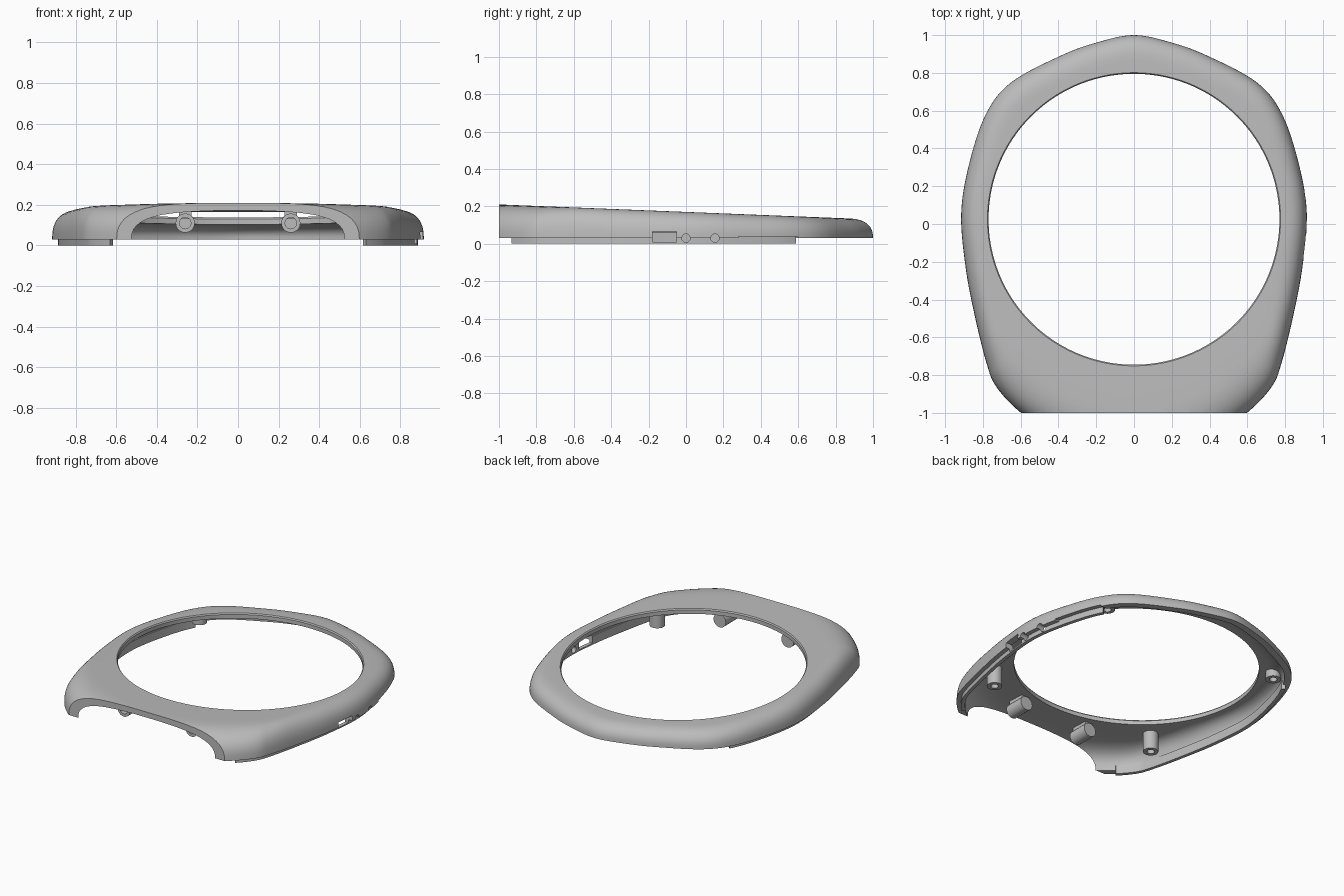
import bpy, bmesh, math
from mathutils import Vector

cube = bpy.data.objects.get("Cube")
if cube:
    bpy.data.objects.remove(cube)

grey = bpy.data.materials.new("plain_grey")
grey.use_nodes = True
grey.diffuse_color = (0.5, 0.5, 0.5, 1)
grey.node_tree.nodes["Principled BSDF"].inputs["Base Color"].default_value = (0.5, 0.5, 0.5, 1)

CENTRE = Vector((0, 0.025))
HOLE = 0.77
RIM_Z = 0.03


def finish(name, bm):
    bmesh.ops.recalc_face_normals(bm, faces=bm.faces)
    mesh = bpy.data.meshes.new(name)
    bm.to_mesh(mesh)
    bm.free()
    obj = bpy.data.objects.new(name, mesh)
    bpy.context.collection.objects.link(obj)
    mesh.materials.append(grey)
    return obj


def smooth(obj):
    bpy.ops.object.select_all(action='DESELECT')
    obj.select_set(True)
    bpy.context.view_layer.objects.active = obj
    bpy.ops.object.shade_smooth_by_angle(angle=math.radians(35))


def catmull(points, steps):
    out, n = [], len(points)
    for i in range(n):
        a, b, c, d = (Vector(points[(i + k) % n]) for k in (-1, 0, 1, 2))
        for s in range(steps):
            t = s / steps
            out.append(0.5 * (2 * b + (c - a) * t + (2 * a - 5 * b + 4 * c - d) * t ** 2
                              + (3 * b - a - 3 * c + d) * t ** 3))
    return out


def loft(name, sections, closed):
    bm = bmesh.new()
    rings = [[bm.verts.new(p) for p in s] for s in sections]
    n = len(rings[0])
    for i in range(len(rings) if closed else len(rings) - 1):
        a, b = rings[i], rings[(i + 1) % len(rings)]
        for j in range(n):
            bm.faces.new((a[j], a[(j + 1) % n], b[(j + 1) % n], b[j]))
    if not closed:
        bm.faces.new(rings[0])
        bm.faces.new(rings[-1])
    return bm


# Outline of the cover, running past the front so the arch can be cut flat
half = [(0.2, 0.96), (0.39, 0.89), (0.65, 0.75), (0.785, 0.58), (0.875, 0.31),
        (0.915, 0.05), (0.89, -0.24), (0.84, -0.5), (0.78, -0.74), (0.73, -0.86),
        (0.61, -0.99), (0.43, -1.11), (0.2, -1.19)]
outline = catmull([(0, 1)] + half + [(0, -1.21)] + [(-x, y) for x, y in reversed(half)], 8)


def top_z(y):
    return 0.21 - 0.04 * (y + 1)


def skin(p, inset, drop, hole):
    """Points from the bottom rim, over the rounded shoulder, to the hole."""
    ray = (p - CENTRE).normalized()
    start = p - ray * inset
    f = min(max((-p.y - 0.6) / 0.4, 0), 1)
    width = 0.13 + 0.11 * f * f * (3 - 2 * f)
    length = (start - CENTRE).length - hole
    width = min(width, length * 0.9)
    pts = []
    for k in range(13):
        a = k / 12 * math.pi / 2
        t = 1 - math.cos(a) ** 0.8
        q = start - ray * width * t
        rise = math.sin(a) ** 0.8
        pts.append((q.x, q.y, RIM_Z + (top_z(q.y) - drop - RIM_Z) * rise))
    for k in (0.5, 1):
        q = start - ray * (width + (length - width) * k)
        pts.append((q.x, q.y, top_z(q.y) - drop))
    return pts


# Hollow cover
sections = []
for p in outline:
    outer = skin(p, 0, 0, HOLE + 0.006)
    inner = skin(p, 0.045, 0.035, HOLE)
    x, y, z = inner[-1]
    sections.append(outer + [(x, y, top_z(y) - 0.008)] + inner[::-1])
bm = loft("cover", sections, True)
cut = bmesh.ops.bisect_plane(bm, geom=bm.verts[:] + bm.edges[:] + bm.faces[:], dist=1e-5,
                             plane_co=(0, -1, 0), plane_no=(0, -1, 0), clear_outer=True)
bmesh.ops.holes_fill(bm, edges=[e for e in bm.edges if e.is_boundary], sides=0)
cover = finish("cover", bm)

# Locating lips under both side walls
lips = []
for side, name in ((1, "left_lip"), (-1, "right_lip")):
    strip = []
    for p in outline:
        if p.x * side > 0.5 and -0.96 < p.y < 0.61:
            ray = (p - CENTRE).normalized()
            a, b = p - ray * 0.03, p - ray * 0.055
            strip.append([(a.x, a.y, 0), (a.x, a.y, 0.06), (b.x, b.y, 0.06), (b.x, b.y, 0)])
    # keep the strip continuous where the outline list wraps round
    strip.sort(key=lambda s: s[0][1])
    lips.append(finish(name, loft(name, strip, False)))


def box(name, lo, hi):
    bm = bmesh.new()
    bmesh.ops.create_cube(bm, size=1)
    for v in bm.verts:
        v.co = [(l + h) / 2 + c * (h - l) for l, h, c in zip(lo, hi, v.co)]
    return finish(name, bm)


def rod(name, a, b, radius, bore=0.0, depth=0.0):
    """Cylinder from a to b, with an optional blind bore in the end at a."""
    a, b = Vector(a), Vector(b)
    axis = (b - a).normalized()
    u = axis.orthogonal().normalized()
    v = axis.cross(u)
    profile = [(radius, 0), (radius, (b - a).length)]
    if bore:
        profile = [(bore, depth), (bore, 0)] + profile
    bm = bmesh.new()
    n = 32
    rings = []
    for r, h in profile:
        rings.append([bm.verts.new(a + axis * h + r * (u * math.cos(2 * math.pi * i / n)
                      + v * math.sin(2 * math.pi * i / n))) for i in range(n)])
    for p, q in zip(rings, rings[1:]):
        for i in range(n):
            bm.faces.new((p[i], p[(i + 1) % n], q[(i + 1) % n], q[i]))
    bm.faces.new(rings[0])
    bm.faces.new(rings[-1])
    return finish(name, bm)


# Port, button and slot openings in the left wall
cutters = [box("port_cutter", (0.8, -0.18, 0.01), (1, -0.05, 0.065)),
           rod("button_cutter", (0.8, 0, 0.03), (1, 0, 0.03), 0.022),
           rod("socket_cutter", (0.8, 0.155, 0.03), (1, 0.155, 0.03), 0.022),
           box("slot_cutter", (0.7, 0.28, 0.02), (1, 0.6, 0.04))]
for target in (cover, lips[0]):
    bpy.context.view_layer.objects.active = target
    for c in cutters:
        if c.name.startswith("slot") and target is lips[0]:
            continue
        mod = target.modifiers.new("opening", 'BOOLEAN')
        mod.operation = 'DIFFERENCE'
        mod.solver = 'EXACT'
        mod.object = c
        bpy.ops.object.modifier_apply(modifier=mod.name)
for c in cutters:
    bpy.data.objects.remove(c)

# Screw posts and front pegs
parts = [cover] + lips
for side, word in ((1, "left"), (-1, "right")):
    parts.append(rod("front_post_" + word, (0.64 * side, -0.6, 0.03),
                     (0.64 * side, -0.6, 0.175), 0.048, 0.024, 0.08))
    parts.append(rod("back_post_" + word, (0.68 * side, 0.55, 0.06),
                     (0.68 * side, 0.55, 0.13), 0.048, 0.024, 0.05))
    parts.append(rod("front_peg_" + word, (0.26 * side, -0.88, 0.11),
                     (0.26 * side, -0.74, 0.11), 0.047, 0.028, 0.08))
    parts.append(box("peg_web_" + word, (0.26 * side - 0.03, -0.87, 0.13),
                     (0.26 * side + 0.03, -0.75, 0.18)))
for part in parts:
    smooth(part)
